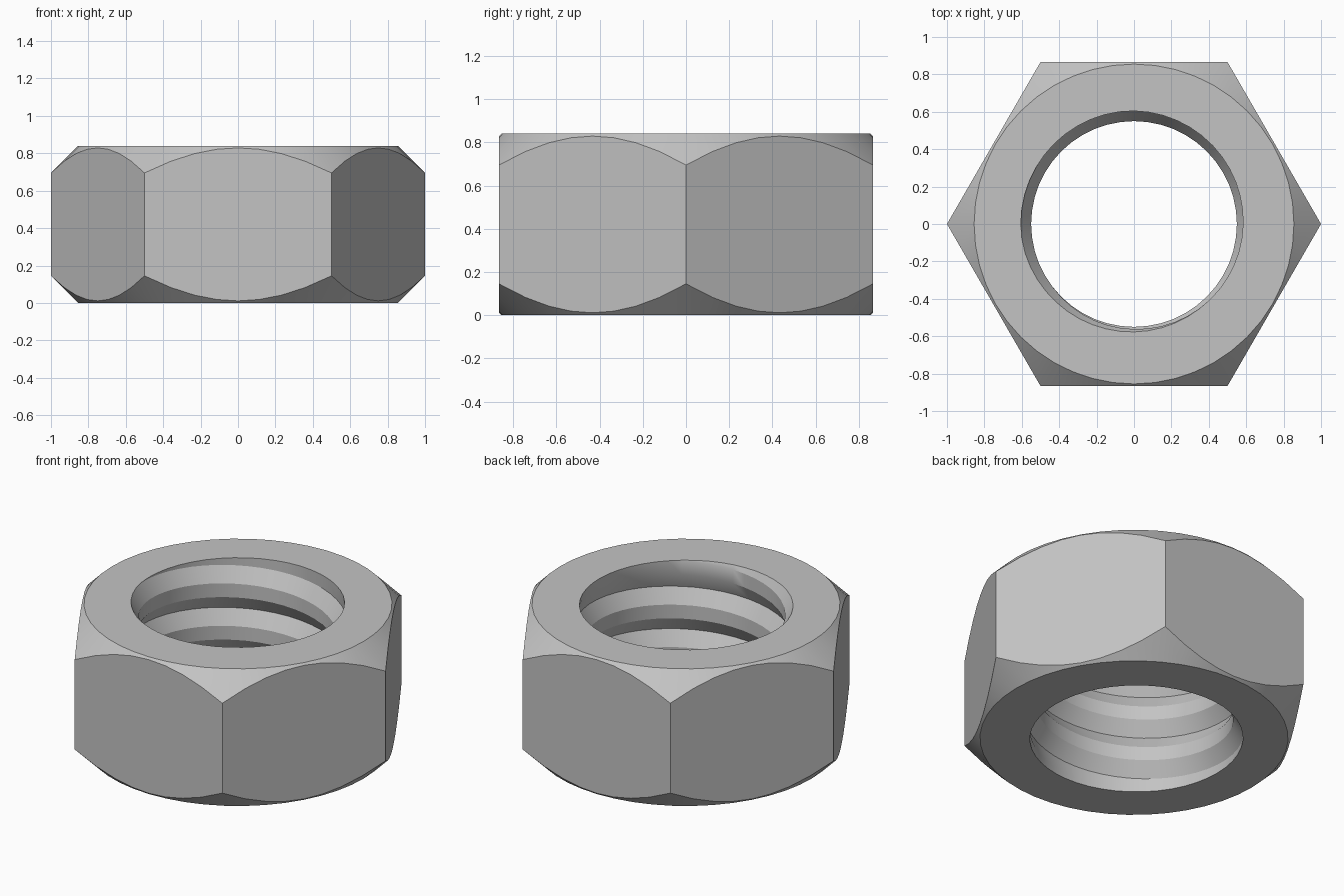
import bpy, bmesh
from math import cos, sin, radians, degrees, pi

cube = bpy.data.objects.get("Cube")
if cube:
    bpy.data.objects.remove(cube)

HEIGHT = 0.84
FLAT = 3 ** 0.5 / 2          # half distance across flats
FACE_R = 0.855               # radius where the end faces meet the chamfer
ROOT_R, CREST_R = 0.605, 0.55
PITCH, CREST_HALF = 0.26, 0.042
SEGMENTS = 48
FADE = 0.17


def ridge_radius(z, centre):
    """Bore radius on a thread ridge that fades out near both ends."""
    fade = min((HEIGHT + 0.06 - centre) / FADE, (centre + 0.06) / FADE)
    fade = max(0, min(1, fade))
    flank = (PITCH / 2 - abs(z - centre)) / (PITCH / 2 - CREST_HALF)
    return ROOT_R - (ROOT_R - CREST_R) * fade * max(0, min(1, flank))


def bore_profile(angle):
    """Root, lower crest and upper crest points, clipped to the two ends."""
    points = []
    for turn in range(-5, 4):
        centre = 0.71 + PITCH * ((degrees(angle) - 190) / 360 + turn)
        for offset in (-PITCH / 2, -CREST_HALF, CREST_HALF):
            z = max(0, min(HEIGHT, centre + offset))
            # A clipped point takes the radius of the ridge crossing that end
            shift = round((z - centre) / PITCH)
            points.append((ridge_radius(z, centre + shift * PITCH), z))
    return points


def outer_profile(angle):
    """Hexagon side with a 45 degree conical chamfer above and below."""
    sector = (angle + 1e-6) % (pi / 3) - pi / 6
    r = FLAT / cos(sector)
    drop = r - FACE_R
    return [(FACE_R, HEIGHT), (r, HEIGHT - drop), (r, drop), (FACE_R, 0)]


# Nut body with threaded bore, built as neighbouring radial sections
bm = bmesh.new()
columns = []
for i in range(SEGMENTS + 1):
    a = 2 * pi * i / SEGMENTS
    section = bore_profile(a) + outer_profile(a)
    columns.append([bm.verts.new((r * cos(a), r * sin(a), z)) for r, z in section])
for left, right in zip(columns, columns[1:]):
    for j in range(len(left)):
        k = (j + 1) % len(left)
        bm.faces.new((left[j], left[k], right[k], right[j]))
bmesh.ops.remove_doubles(bm, verts=bm.verts, dist=0.0005)
bmesh.ops.dissolve_degenerate(bm, dist=0.0001, edges=bm.edges)
bmesh.ops.recalc_face_normals(bm, faces=bm.faces)

mesh = bpy.data.meshes.new("hex_nut")
bm.to_mesh(mesh)
bm.free()
nut = bpy.data.objects.new("hex_nut", mesh)
bpy.context.collection.objects.link(nut)

# Plain grey steel
steel = bpy.data.materials.new("grey_steel")
steel.use_nodes = True
colour = (0.55, 0.55, 0.55, 1)
steel.diffuse_color = colour
steel.node_tree.nodes["Principled BSDF"].inputs["Base Color"].default_value = colour
mesh.materials.append(steel)

# Smooth bore and chamfers, sharp edges elsewhere
bpy.ops.object.select_all(action='DESELECT')
nut.select_set(True)
bpy.context.view_layer.objects.active = nut
bpy.ops.object.shade_smooth_by_angle(angle=radians(25))
